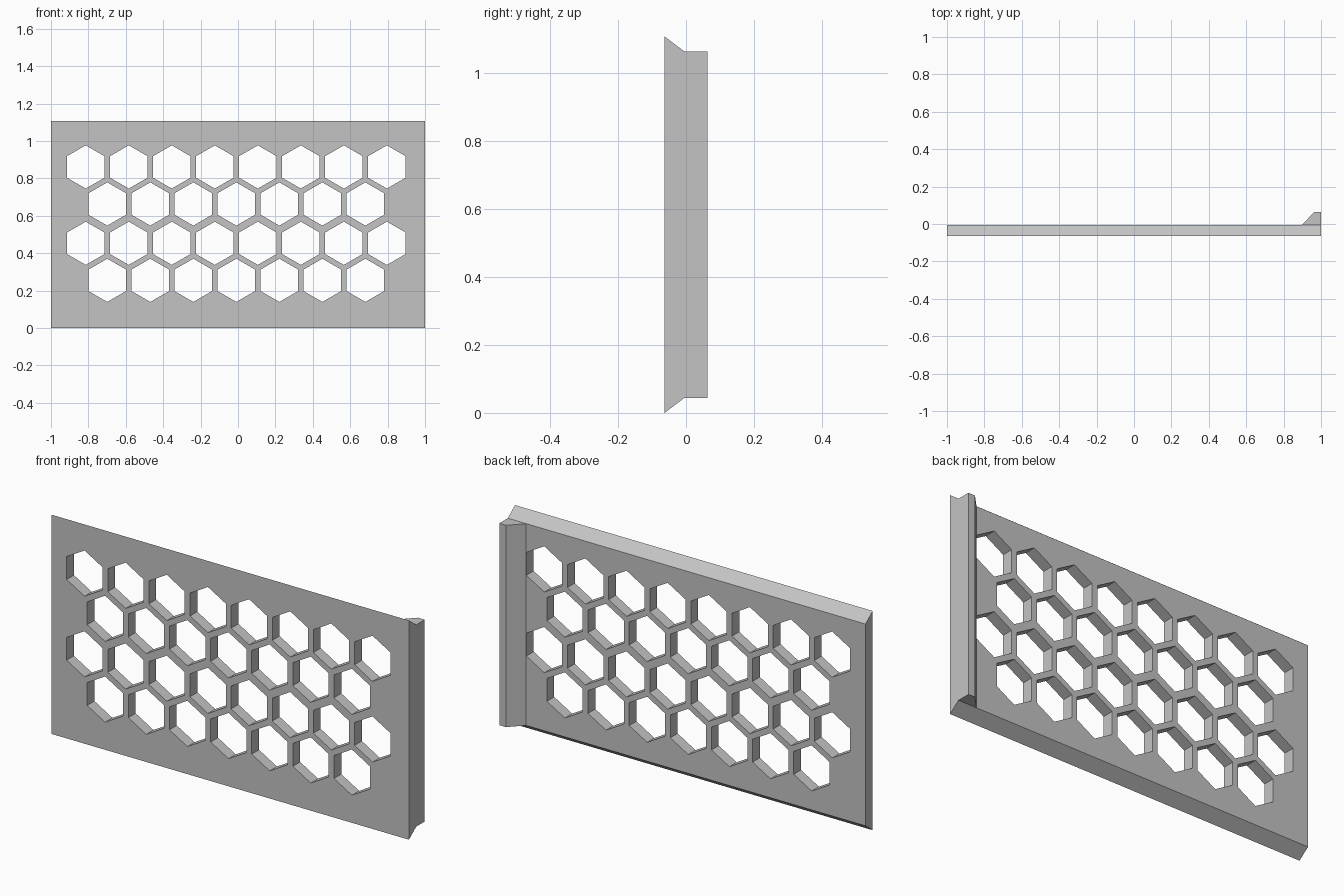
import bpy
import bmesh
from math import sin, cos, pi
from mathutils import Vector

cube = bpy.data.objects.get("Cube")
if cube:
    bpy.data.objects.remove(cube, do_unlink=True)

FRONT, MID, BACK = -0.063, -0.005, 0.063
HEIGHT, BEVEL = 1.108, 0.044

grey = bpy.data.materials.new("plain grey")
grey.use_nodes = True
colour = (0.55, 0.55, 0.55, 1)
grey.diffuse_color = colour
grey.node_tree.nodes["Principled BSDF"].inputs["Base Color"].default_value = colour


def add_prism(bm, profile, offset):
    """Extrude a closed outline along the offset vector."""
    face = bm.faces.new([bm.verts.new(p) for p in profile])
    ext = bmesh.ops.extrude_face_region(bm, geom=[face], use_keep_orig=True)
    verts = [v for v in ext["geom"] if isinstance(v, bmesh.types.BMVert)]
    bmesh.ops.translate(bm, verts=verts, vec=Vector(offset))


def make_object(name, prisms):
    bm = bmesh.new()
    for profile, offset in prisms:
        add_prism(bm, profile, offset)
    bmesh.ops.recalc_face_normals(bm, faces=bm.faces)
    mesh = bpy.data.meshes.new(name)
    bm.to_mesh(mesh)
    bm.free()
    mesh.materials.append(grey)
    obj = bpy.data.objects.new(name, mesh)
    bpy.context.collection.objects.link(obj)
    return obj


# Panel with slanted top and bottom edges
section = [(-1, FRONT, 0), (-1, MID, BEVEL),
           (-1, MID, HEIGHT - BEVEL), (-1, FRONT, HEIGHT)]
panel = make_object("panel", [(section, (2, 0, 0))])

# Rail along one end of the back
outline = [(0.897, MID), (0.963, BACK), (1, BACK), (1, MID)]
rail = make_object("end_rail", [([(x, y, BEVEL) for x, y in outline],
                                 (0, 0, HEIGHT - 2 * BEVEL))])

# Staggered rows of hexagonal holes: height, first centre, count
PITCH, RADIUS = 0.23, 0.1155
rows = [(0.861, -0.814, 8), (0.663, -0.699, 7),
        (0.453, -0.814, 8), (0.255, -0.699, 7)]
holes = []
for z, start, count in rows:
    for i in range(count):
        x = start + i * PITCH
        hexagon = [(x + RADIUS * sin(k * pi / 3), -0.2, z + RADIUS * cos(k * pi / 3))
                   for k in range(6)]
        holes.append((hexagon, (0, 0.4, 0)))
cutter = make_object("hole_cutter", holes)
cutter.hide_render = True

# Cut the holes, then discard the cutter
cut = panel.modifiers.new("holes", "BOOLEAN")
cut.operation = "DIFFERENCE"
cut.solver = "EXACT"
cut.object = cutter
bpy.context.view_layer.objects.active = panel
bpy.ops.object.modifier_apply(modifier=cut.name)
bpy.data.objects.remove(cutter, do_unlink=True)
